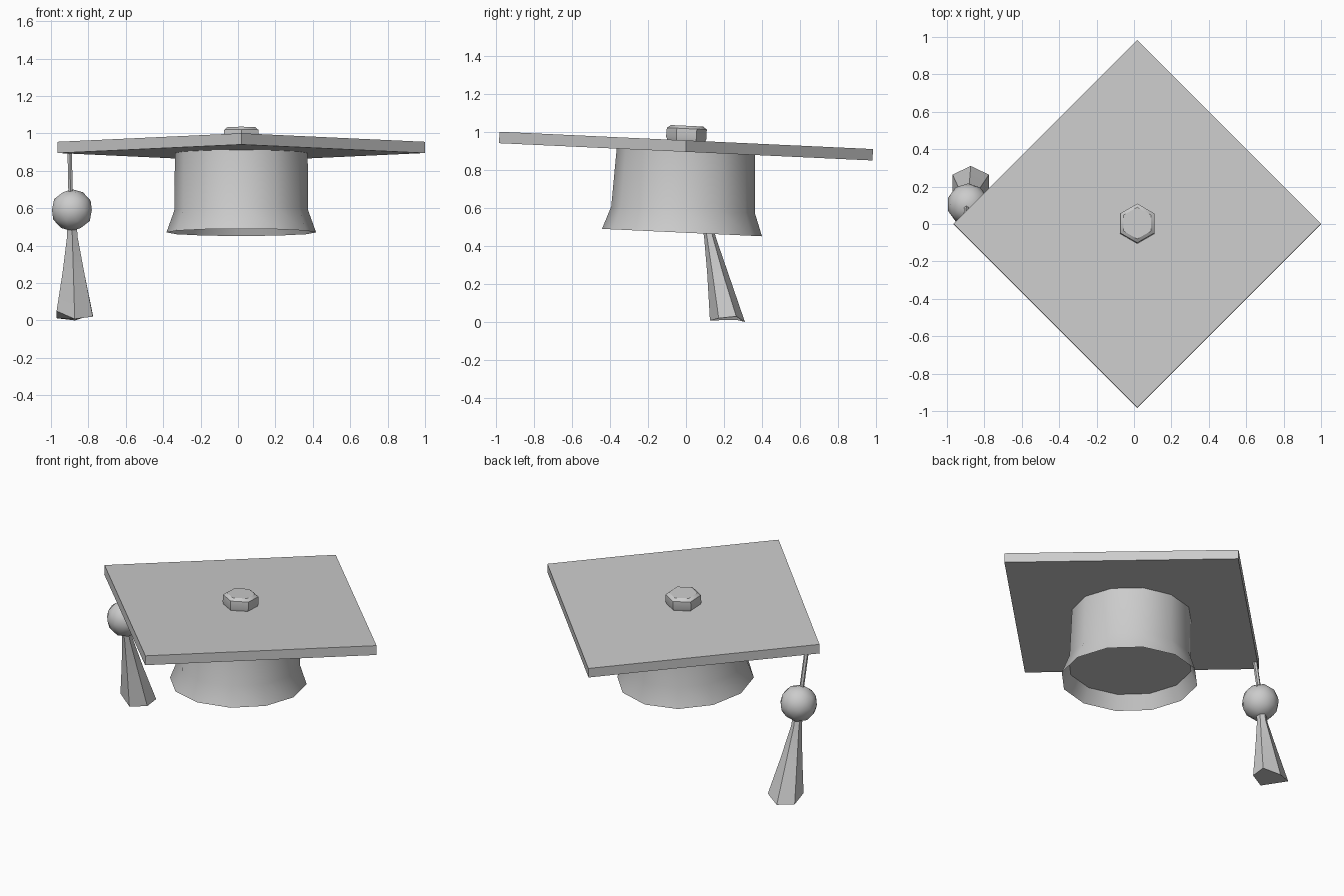
import bpy, bmesh
from math import sin, cos, pi, radians
from mathutils import Matrix, Vector

if "Cube" in bpy.data.objects:
    bpy.data.objects.remove(bpy.data.objects["Cube"])

# Shared frame of the tilted board, crown and button
TILT = Matrix.Translation((0.0175, 0, 0.925)) @ Matrix.Rotation(radians(-2.65), 4, 'X')


def ring(n, z, rx, ry, cx=0, cy=0):
    """Ring of n points with one vertex on the -y axis."""
    return [Vector((cx + rx * sin(2 * pi * i / n), cy - ry * cos(2 * pi * i / n), z))
            for i in range(n)]


def loft(name, rings, matrix=None, smooth=True):
    """Closed solid through rings listed from top to bottom."""
    bm = bmesh.new()
    loops = [[bm.verts.new(p) for p in r] for r in rings]
    n = len(loops[0])
    for a, b in zip(loops, loops[1:]):
        for i in range(n):
            j = (i + 1) % n
            bm.faces.new((a[i], b[i], b[j], a[j]))
    bm.faces.new(loops[0])
    bm.faces.new(loops[-1][::-1])
    if matrix is not None:
        bm.transform(matrix)
    bmesh.ops.recalc_face_normals(bm, faces=bm.faces)
    return finish(name, bm, smooth)


def finish(name, bm, smooth=True):
    mesh = bpy.data.meshes.new(name)
    bm.to_mesh(mesh)
    bm.free()
    obj = bpy.data.objects.new(name, mesh)
    bpy.context.collection.objects.link(obj)
    if smooth:
        bpy.ops.object.select_all(action='DESELECT')
        obj.select_set(True)
        bpy.context.view_layer.objects.active = obj
        bpy.ops.object.shade_smooth_by_angle(angle=radians(40))
    return obj


# Square board, corner towards the front
loft("board", [ring(4, z, 0.983, 0.983) for z in (0.03, -0.03)], TILT, smooth=False)

# Oval crown with flared brim and a shallow recess underneath
crown = [(-0.02, 0.355, 0.363), (-0.335, 0.357, 0.378), (-0.455, 0.40, 0.421),
         (-0.365, 0.36, 0.381)]
loft("crown", [ring(12, *c) for c in crown], TILT)

# Hexagonal button on top
button = [(0.107, 0.085), (0.092, 0.105), (0.045, 0.107), (0.02, 0.095)]
loft("button", [ring(6, z, r, r) for z, r in button], TILT)

# Tassel cord hanging near the left corner
loft("tassel_cord", [ring(6, 0.91, 0.0135, 0.0135, -0.9, 0.04),
                     ring(6, 0.66, 0.0135, 0.0135, -0.895, 0.09)])

# Tassel knot
bm = bmesh.new()
bmesh.ops.create_icosphere(bm, subdivisions=2, radius=0.112,
                           matrix=Matrix.Translation((-0.888, 0.105, 0.59)))
finish("tassel_knot", bm)

# Tassel fringe, widening to a ragged hem
hem = ring(6, 0.02, 0.112, 0.092, -0.873, 0.218)
for p, z in zip(hem, (0.008, 0.02, 0.03, 0.0, 0.012, 0.05)):
    p.z = z
loft("tassel_fringe", [ring(6, 0.52, 0.03, 0.03, -0.888, 0.112),
                       ring(6, 0.45, 0.032, 0.03, -0.886, 0.125),
                       ring(6, 0.25, 0.068, 0.056, -0.88, 0.168), hem])
